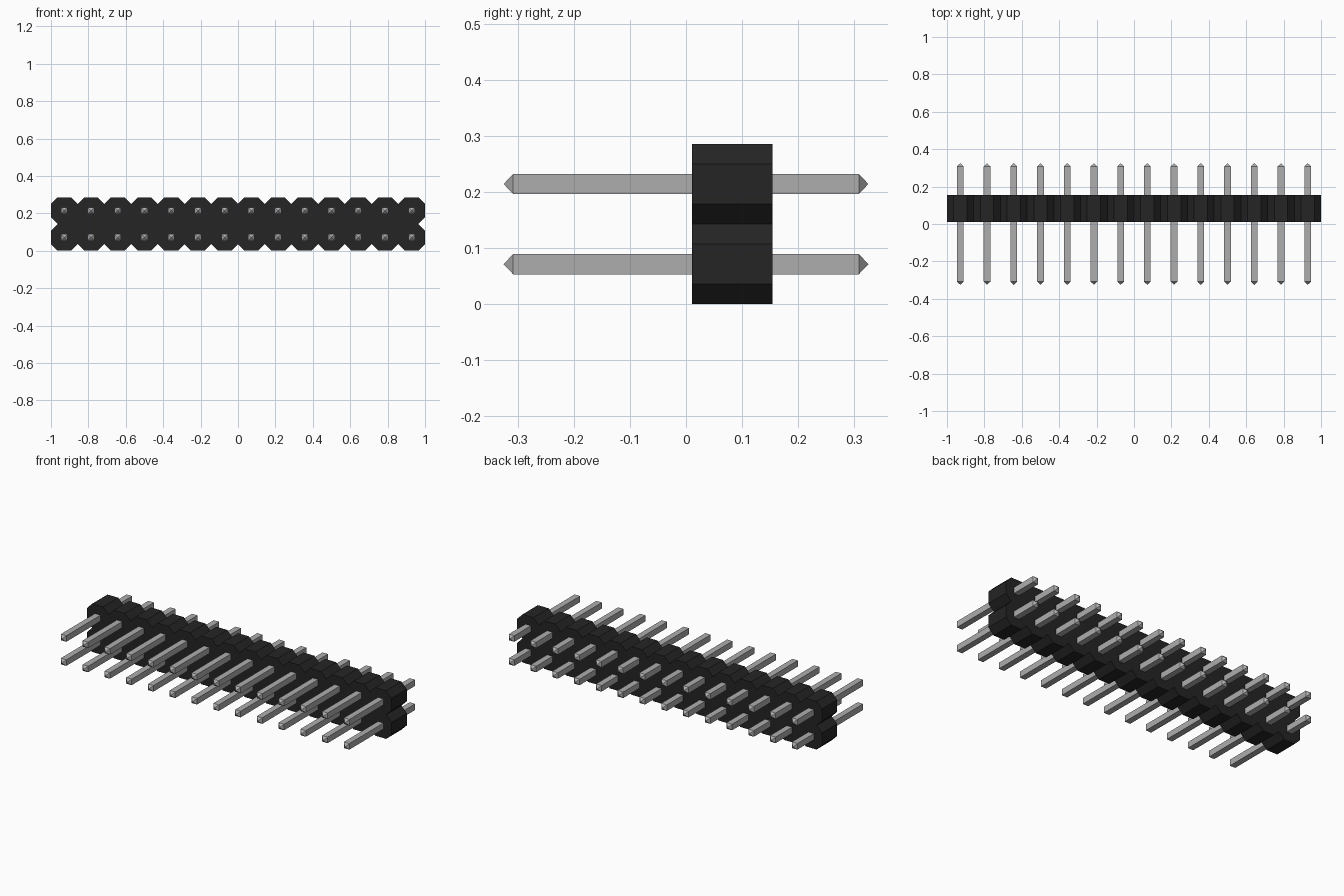
import bpy
import bmesh

cube = bpy.data.objects.get("Cube")
if cube:
    bpy.data.objects.remove(cube, do_unlink=True)

COLUMNS = 14
PITCH = 2.0 / COLUMNS
CHAMFER = PITCH / 4
BODY_Y = (0.011, 0.154)       # front and back of the housing
PIN_HALF = 0.018              # half the pin width
PIN_TIP = 0.325               # where the points end
PIN_SHOULDER = 0.308          # where the taper starts


def make_material(name, rgb, roughness):
    mat = bpy.data.materials.new(name)
    mat.use_nodes = True
    mat.diffuse_color = (*rgb, 1)
    bsdf = mat.node_tree.nodes["Principled BSDF"]
    bsdf.inputs["Base Color"].default_value = (*rgb, 1)
    bsdf.inputs["Roughness"].default_value = roughness
    return mat


def finish_mesh(bm, name, mat):
    bmesh.ops.recalc_face_normals(bm, faces=bm.faces[:])
    mesh = bpy.data.meshes.new(name)
    bm.to_mesh(mesh)
    bm.free()
    mesh.materials.append(mat)
    return mesh


def add_object(name, mesh, location=(0, 0, 0)):
    obj = bpy.data.objects.new(name, mesh)
    obj.location = location
    bpy.context.collection.objects.link(obj)
    return obj


black = make_material("black plastic", (0.018, 0.018, 0.018), 0.6)
metal = make_material("grey metal", (0.42, 0.42, 0.42), 0.4)

# Housing: notched outline, bottom edge and right end
half = []
for i in range(COLUMNS):
    x0 = -1 + i * PITCH
    x1 = x0 + PITCH
    half += [(x0 + CHAMFER, 0), (x1 - CHAMFER, 0), (x1, CHAMFER)]
half += [(1, PITCH - CHAMFER), (1 - CHAMFER, PITCH),
         (1, PITCH + CHAMFER), (1, 2 * PITCH - CHAMFER)]
# The other half is the same outline turned half a turn
outline = half + [(-x, 2 * PITCH - z) for x, z in half]

bm = bmesh.new()
front = bm.faces.new([bm.verts.new((x, BODY_Y[0], z)) for x, z in outline])
result = bmesh.ops.extrude_face_region(bm, geom=[front], use_keep_orig=True)
moved = [v for v in result["geom"] if isinstance(v, bmesh.types.BMVert)]
bmesh.ops.translate(bm, verts=moved, vec=(0, BODY_Y[1] - BODY_Y[0], 0))
add_object("housing", finish_mesh(bm, "housing", black))

# Pin: square bar with a pyramid point at each end
bm = bmesh.new()
h = PIN_HALF
corners = [(-h, -h), (h, -h), (h, h), (-h, h)]
rings = [[bm.verts.new((x, y, z)) for x, z in corners]
         for y in (-PIN_SHOULDER, PIN_SHOULDER)]
tips = [bm.verts.new((0, y, 0)) for y in (-PIN_TIP, PIN_TIP)]
for i in range(4):
    j = (i + 1) % 4
    bm.faces.new((rings[0][i], rings[0][j], rings[1][j], rings[1][i]))
    for ring, tip in zip(rings, tips):
        bm.faces.new((ring[i], ring[j], tip))
pin_mesh = finish_mesh(bm, "pin", metal)

# Two rows of pins sharing one mesh
for row, row_name in enumerate(("lower", "upper")):
    for i in range(COLUMNS):
        add_object(f"{row_name}_pin_{i + 1}", pin_mesh,
                   (-1 + (i + 0.5) * PITCH, 0, (row + 0.5) * PITCH))
